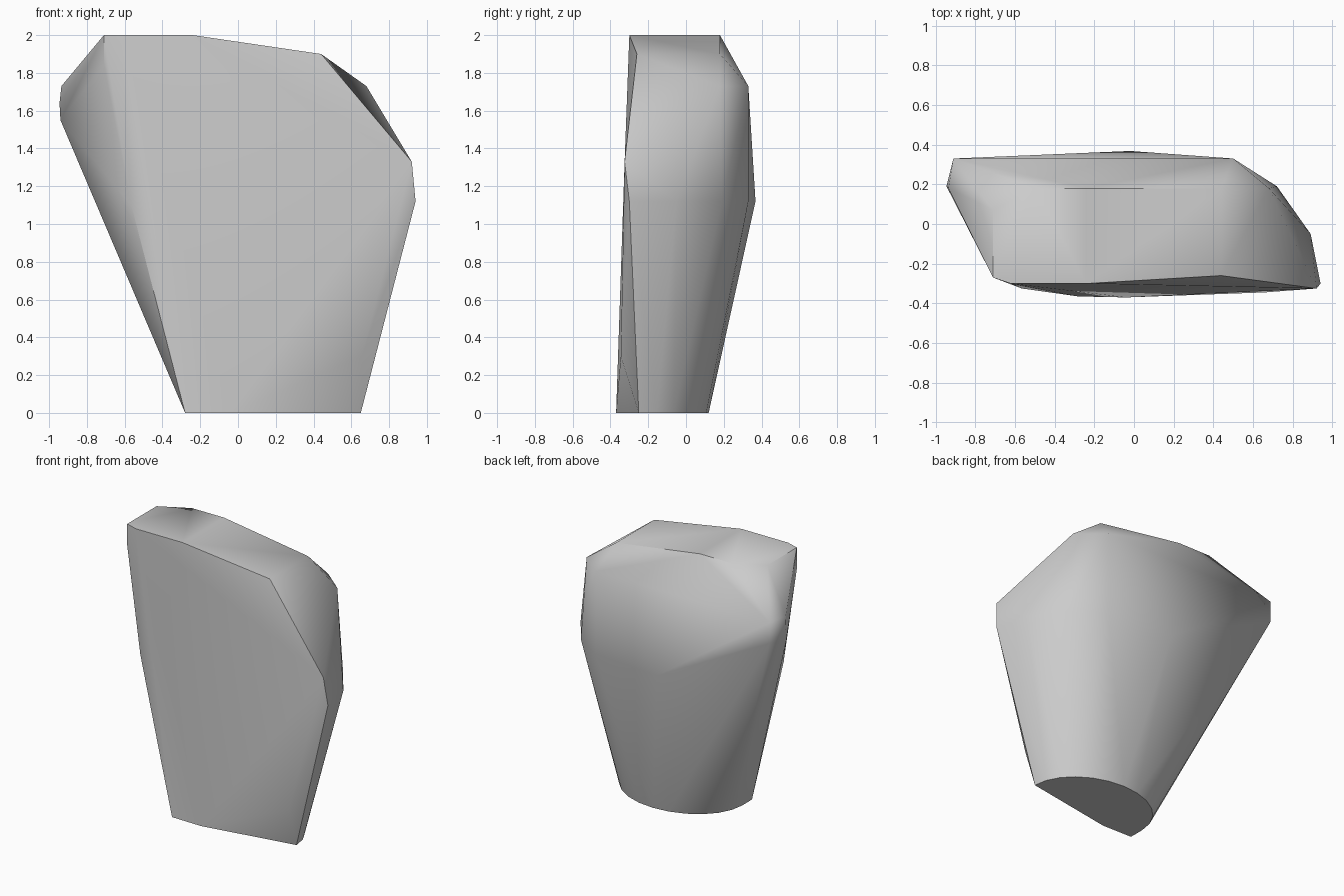
import bpy
import bmesh
import math

# Remove the default cube only
cube = bpy.data.objects.get("Cube")
if cube:
    bpy.data.objects.remove(cube, do_unlink=True)


def flat_material(name, colour):
    material = bpy.data.materials.new(name)
    material.use_nodes = True
    material.diffuse_color = colour
    shader = next(n for n in material.node_tree.nodes if n.type == "BSDF_PRINCIPLED")
    shader.inputs["Base Color"].default_value = colour
    return material


def half_ellipse(centre, radius_x, radius_y, height, steps):
    """Rounded rear outline of the base, swept from its left to its right."""
    points = []
    for step in range(steps + 1):
        angle = math.pi * step / steps
        points.append((centre[0] + radius_x * math.cos(angle),
                       centre[1] + radius_y * math.sin(angle), height))
    return points


def at_height(height, outline):
    return [(x, y, height) for x, y in outline]


def hull_object(name, points, material, smooth_angle):
    """Wrap the profile corners in one tight convex skin."""
    mesh = bpy.data.meshes.new(name)
    bm = bmesh.new()
    for point in points:
        bm.verts.new(point)
    result = bmesh.ops.convex_hull(bm, input=bm.verts[:])
    unused = {v for v in result["geom_interior"] + result["geom_unused"]
              if isinstance(v, bmesh.types.BMVert) and v.is_valid}
    bmesh.ops.delete(bm, geom=list(unused), context="VERTS")
    bmesh.ops.dissolve_limit(bm, angle_limit=math.radians(1),
                             verts=bm.verts[:], edges=bm.edges[:])
    bmesh.ops.recalc_face_normals(bm, faces=bm.faces[:])
    bm.to_mesh(mesh)
    bm.free()
    mesh.materials.append(material)
    obj = bpy.data.objects.new(name, mesh)
    bpy.context.scene.collection.objects.link(obj)
    bpy.ops.object.select_all(action="DESELECT")
    obj.select_set(True)
    bpy.context.view_layer.objects.active = obj
    bpy.ops.object.shade_smooth_by_angle(angle=smooth_angle)
    return obj


# Base: straight front edge, rounded back
base = at_height(0, [(-.28, -.365), (-.04, -.37)])
base += half_ellipse((.185, -.25), .465, .37, 0, 12)

# Front corner cuts and the lower right chamfer
front = [(.655, -.345, .3), (-.565, -.325, 1.1), (-.71, -.27, 1.84),
         (.92, -.325, 1.33)]

# Widest girth, curving from the front round to the back
girth = at_height(1.12, [(.94, -.3), (.89, -.05), (.72, .19),
                         (.5, .33), (-.02, .368)])

# Shoulder: the bulging side corner and the bevel below the top
shoulder = at_height(1.73, [(-.91, .33), (.5, .33), (.68, .18), (-.935, .18)])
shoulder += [(-.91, .33, 1.58), (-.94, .18, 1.55), (-.945, .19, 1.64)]

# Flat top that slopes down to one side
top = at_height(2, [(-.71, -.27), (-.62, -.3), (-.24, -.3),
                    (-.24, .18), (-.5, .18), (-.71, .07)])
top += at_height(1.9, [(.44, -.26), (.44, .18)])

stone_grey = flat_material("stone grey", (.6, .6, .6, 1))
hull_object("stone_block", base + front + girth + shoulder + top,
            stone_grey, math.radians(40))
